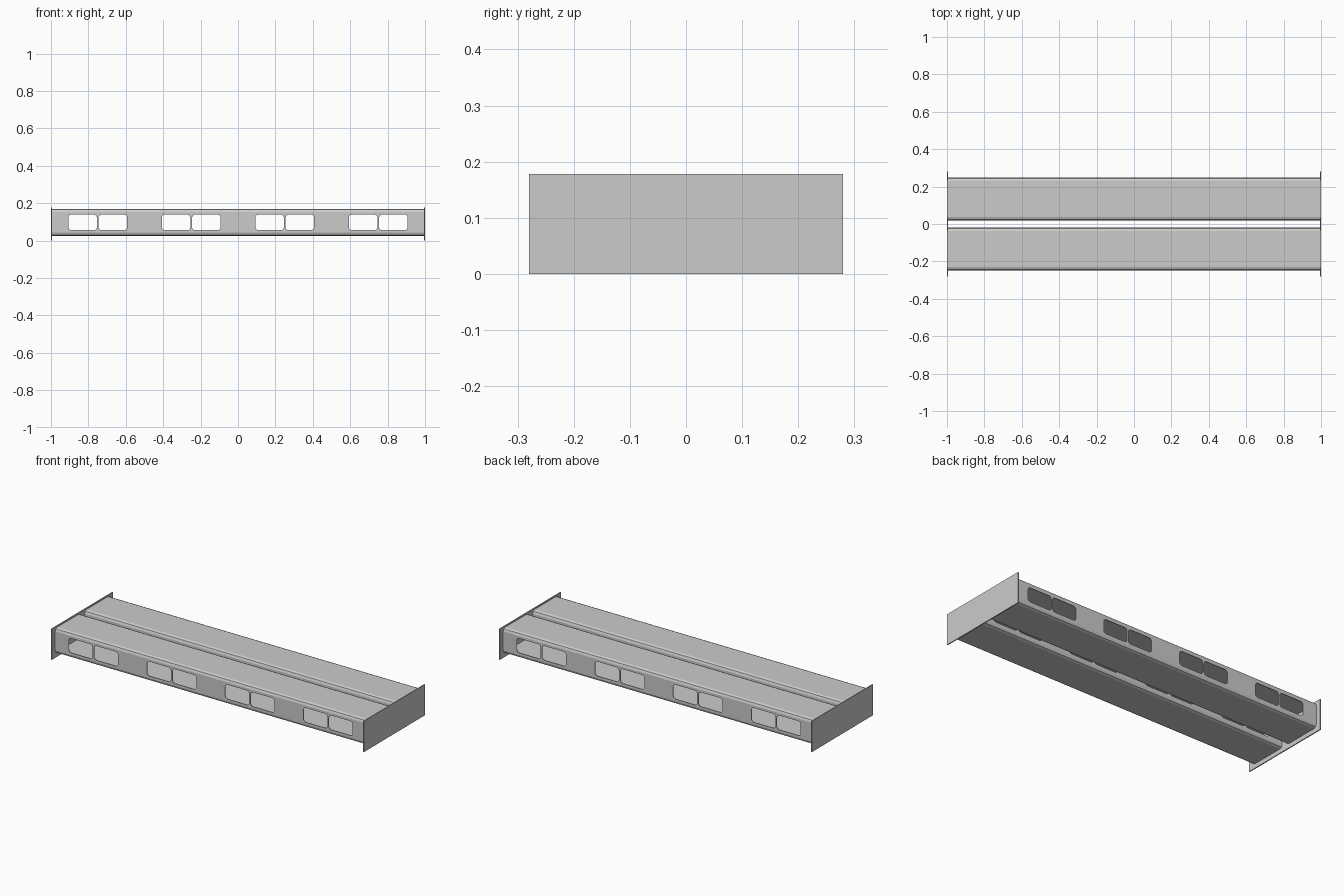
import bpy, bmesh, math

if "Cube" in bpy.data.objects:
    bpy.data.objects.remove(bpy.data.objects["Cube"])

def rounded_rect(w, h, r, seg):
    pts = []
    for i, (sx, sy) in enumerate([(1, 1), (-1, 1), (-1, -1), (1, -1)]):
        for k in range(seg + 1):
            a = math.radians(90 * i + 90 * k / seg)
            pts.append((sx * (w / 2 - r) + r * math.cos(a),
                        sy * (h / 2 - r) + r * math.sin(a)))
    return pts

def make_object(name, bm):
    bmesh.ops.recalc_face_normals(bm, faces=bm.faces)
    me = bpy.data.meshes.new(name)
    bm.to_mesh(me)
    bm.free()
    ob = bpy.data.objects.new(name, me)
    bpy.context.collection.objects.link(ob)
    return ob

def box(name, centre, size):
    bm = bmesh.new()
    bmesh.ops.create_cube(bm, size=1)
    for v in bm.verts:
        v.co = [c + p * s for c, p, s in zip(centre, v.co, size)]
    return make_object(name, bm)

PLATE = 0.006
HALF = 1 - PLATE
ZC = 0.0975
WALL = 0.004

# End plates
for side, name in ((-1, "left_end_plate"), (1, "right_end_plate")):
    box(name, (side * (1 - PLATE / 2), 0, 0.089), (PLATE, 0.56, 0.178))

# Cutter: pairs of rounded windows running through both beams
bm = bmesh.new()
for pair in (-0.75, -0.25, 0.25, 0.75):
    for s in (-1, 1):
        cx = pair + s * 0.081
        pts = rounded_rect(0.153, 0.083, 0.016, 4)
        face = bm.faces.new([bm.verts.new((cx + x, -0.4, ZC + z)) for x, z in pts])
        ext = bmesh.ops.extrude_face_region(bm, geom=[face])
        for v in ext["geom"]:
            if isinstance(v, bmesh.types.BMVert):
                v.co.y = 0.4
cutter = make_object("window_cutter", bm)
cutter.hide_render = True
cutter.hide_viewport = True
cutter.display_type = 'WIRE'

# Hollow beams with softened long edges
def beam(name, yc):
    bm = bmesh.new()
    rings = []
    for inset in (0, WALL):
        pts = rounded_rect(0.23 - 2 * inset, 0.146 - 2 * inset, 0.018 - inset, 2)
        for x in (-HALF, HALF):
            rings.append([bm.verts.new((x, yc + y, ZC + z)) for y, z in pts])
    o0, o1, i0, i1 = rings
    n = len(o0)
    for a, b in ((o0, o1), (i0, i1), (o0, i0), (o1, i1)):
        for k in range(n):
            j = (k + 1) % n
            bm.faces.new((a[k], a[j], b[j], b[k]))
    ob = make_object(name, bm)
    mod = ob.modifiers.new("windows", 'BOOLEAN')
    mod.operation = 'DIFFERENCE'
    mod.solver = 'EXACT'
    mod.object = cutter

beam("front_beam", -0.134)
beam("back_beam", 0.134)
